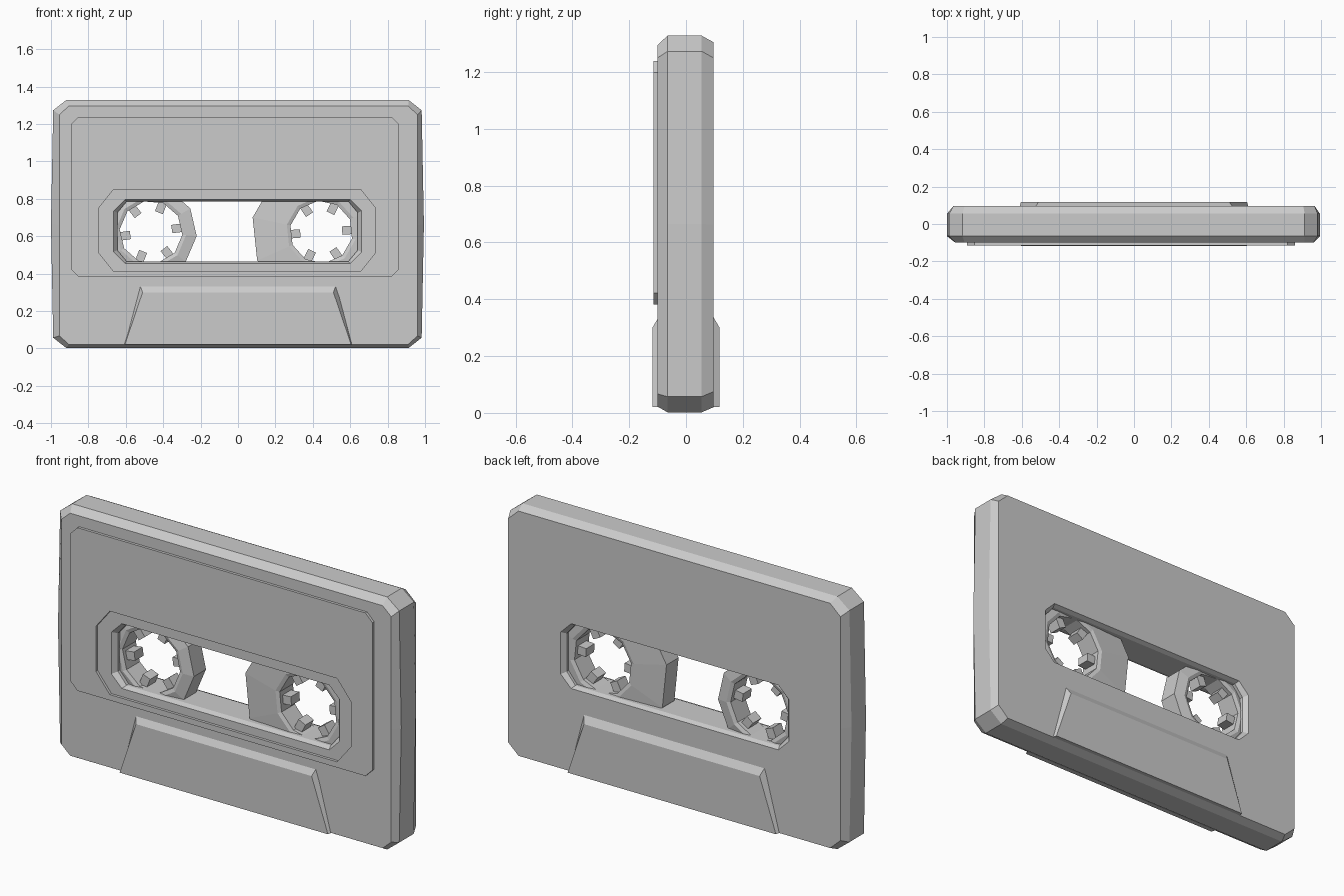
import bpy, bmesh, math
from mathutils import Matrix, Vector

if "Cube" in bpy.data.objects:
    bpy.data.objects.remove(bpy.data.objects["Cube"])


def make_object(name, loops, closed=True):
    """Skin equal-length point loops; closed joins last loop to first, else both ends are capped."""
    bm = bmesh.new()
    rows = [[bm.verts.new(p) for p in loop] for loop in loops]
    n = len(rows[0])
    pairs = list(zip(rows, rows[1:]))
    if closed:
        pairs.append((rows[-1], rows[0]))
    else:
        bm.faces.new(rows[0])
        bm.faces.new(rows[-1])
    for a, b in pairs:
        for i in range(n):
            j = (i + 1) % n
            bm.faces.new((a[i], a[j], b[j], b[i]))
    bmesh.ops.recalc_face_normals(bm, faces=bm.faces)
    mesh = bpy.data.meshes.new(name)
    bm.to_mesh(mesh)
    bm.free()
    ob = bpy.data.objects.new(name, mesh)
    bpy.context.collection.objects.link(ob)
    return ob


def cut_rect(y, x0, x1, z0, z1, cx, cz, bulge=0.0):
    """Rectangle with cut corners, plus a middle point on each upright side."""
    zm = (z0 + z1) / 2
    pts = [(x0 + cx, z0), (x1 - cx, z0), (x1, z0 + cz), (x1 + bulge, zm), (x1, z1 - cz),
           (x1 - cx, z1), (x0 + cx, z1), (x0, z1 - cz), (x0 - bulge, zm), (x0, z0 + cz)]
    return [(x, y, z) for x, z in pts]


def polygon(cx, cz, r, y, phase, n=10):
    return [(cx + r * math.cos(phase + i * math.tau / n), y,
             cz + r * math.sin(phase + i * math.tau / n)) for i in range(n)]


# Shell with chamfered rim and a window passing right through it
make_object("cassette_shell", [
    cut_rect(-0.100, -0.955, 0.960, 0.022, 1.295, 0.05, 0.045),
    cut_rect(-0.065, -0.988, 0.982, 0.002, 1.328, 0.07, 0.055, 0.012),
    cut_rect(0.055, -0.988, 0.982, 0.002, 1.328, 0.07, 0.055, 0.012),
    cut_rect(0.097, -0.965, 0.965, 0.020, 1.305, 0.06, 0.055),
    cut_rect(0.097, -0.665, 0.660, 0.455, 0.795, 0.06, 0.06),
    cut_rect(0.075, -0.645, 0.640, 0.465, 0.785, 0.05, 0.06),
    cut_rect(-0.075, -0.645, 0.640, 0.465, 0.785, 0.05, 0.06),
    cut_rect(-0.100, -0.665, 0.660, 0.455, 0.795, 0.06, 0.06),
])

# Raised label frame around the window on the front
outer = (-0.893, 0.860, 0.382, 1.238, 0.04, 0.04)
inner = (-0.745, 0.735, 0.412, 0.850, 0.08, 0.10)
make_object("front_label", [
    cut_rect(-0.114, *outer), cut_rect(-0.095, *outer),
    cut_rect(-0.095, *inner), cut_rect(-0.114, *inner),
])


# Thick tapered block along the bottom, standing out front and back
def trapezoid(y, bottom, top, z1):
    return [(-bottom, y, 0.02), (bottom, y, 0.02), (top, y, z1), (-top, y, z1)]


make_object("head_block", [
    trapezoid(-0.118, 0.605, 0.510, 0.300), trapezoid(-0.095, 0.610, 0.525, 0.340),
    trapezoid(0.095, 0.610, 0.525, 0.340), trapezoid(0.118, 0.605, 0.510, 0.300),
], closed=False)


# Tape reels: wound tape around a hub with six drive teeth
def reel(side, cx, r_tape, phase, tooth_phase):
    cz, r_hub = 0.622, 0.168
    make_object(side + "_tape_reel", [
        polygon(cx, cz, r, y, phase) for r, y in
        [(r_tape, -0.050), (r_hub + 0.02, -0.062), (r_hub, -0.055),
         (r_hub, 0.055), (r_hub + 0.02, 0.062), (r_tape, 0.050)]])
    bm = bmesh.new()
    for i in range(6):
        rot = Matrix.Rotation(-(tooth_phase + i * math.tau / 6), 4, 'Y')
        place = Matrix.Translation(Vector((cx, 0, cz))) @ rot
        place = place @ Matrix.Translation(Vector((0.142, 0, 0)))
        bmesh.ops.create_cube(bm, size=1.0, matrix=place @ Matrix.Diagonal((0.06, 0.07, 0.045, 1)))
    mesh = bpy.data.meshes.new(side + "_hub_teeth")
    bm.to_mesh(mesh)
    bm.free()
    bpy.context.collection.objects.link(bpy.data.objects.new(side + "_hub_teeth", mesh))


reel("left", -0.465, 0.245, math.radians(-5), math.radians(8))
reel("right", 0.445, 0.375, math.radians(24), math.radians(4))
